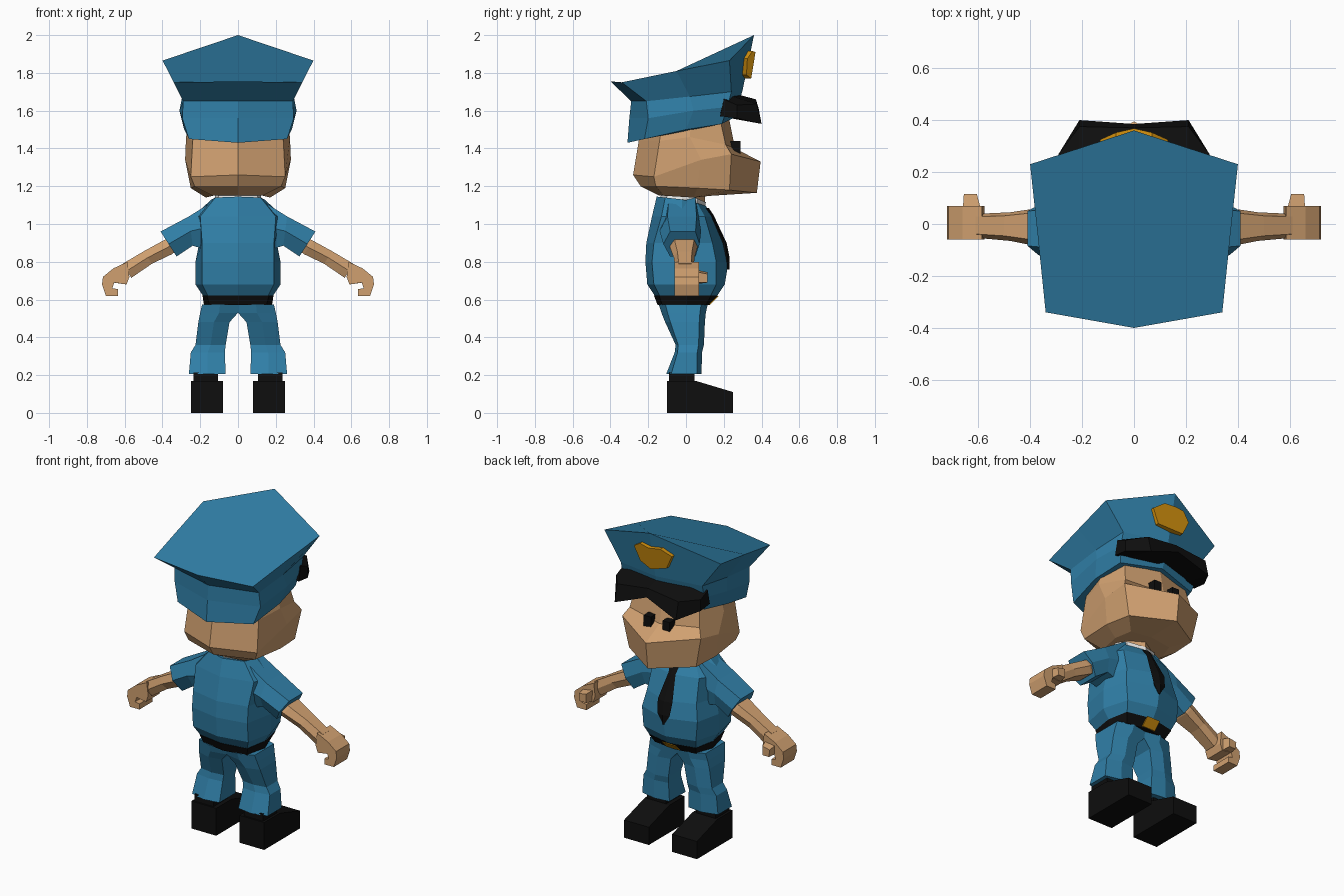
import bpy
import bmesh

cube = bpy.data.objects.get("Cube")
if cube:
    bpy.data.objects.remove(cube, do_unlink=True)


def linear(c):
    c /= 255
    return c / 12.92 if c <= 0.04045 else ((c + 0.055) / 1.055) ** 2.4


def material(name, rgb):
    m = bpy.data.materials.new(name)
    col = tuple(linear(c) for c in rgb) + (1,)
    m.diffuse_color = col
    m.use_nodes = True
    bsdf = m.node_tree.nodes["Principled BSDF"]
    bsdf.inputs["Base Color"].default_value = col
    bsdf.inputs["Roughness"].default_value = 0.9
    return m


BLUE = material("uniform blue", (48, 127, 167))
SKIN = material("skin", (208, 160, 112))
BLACK = material("black", (14, 14, 14))
GOLD = material("gold", (215, 148, 15))
WHITE = material("white", (232, 232, 230))


def loft(name, rings, mat):
    """Skin a list of closed rings and cap both ends."""
    bm = bmesh.new()
    rows = [[bm.verts.new(p) for p in ring] for ring in rings]
    n = len(rows[0])
    for a, b in zip(rows, rows[1:]):
        for i in range(n):
            j = (i + 1) % n
            bm.faces.new((a[i], a[j], b[j], b[i]))
    bm.faces.new(rows[0])
    bm.faces.new(rows[-1])
    bmesh.ops.recalc_face_normals(bm, faces=bm.faces)
    me = bpy.data.meshes.new(name)
    bm.to_mesh(me)
    bm.free()
    me.materials.append(mat)
    ob = bpy.data.objects.new(name, me)
    bpy.context.collection.objects.link(ob)
    return ob


def sym(half):
    """Complete a half ring (back centre to front centre) across x = 0."""
    return half + [(-x, y, z) for x, y, z in reversed(half) if x > 0]


def body(name, halves, mat):
    return loft(name, [sym(h) for h in halves], mat)


def level(z, half):
    return [(x, y, z) for x, y in half]


def box(name, x0, x1, y0, y1, z0, z1, mat):
    return loft(name, [[(x0, y0, z), (x1, y0, z), (x1, y1, z), (x0, y1, z)]
                       for z in (z0, z1)], mat)


def limb(name, sections, s, mat):
    """Six-sided arm tube; section = top x, z, bottom x, z, back y, front y."""
    rings = []
    for xt, zt, xb, zb, yb, yf in sections:
        xm, zm = (xt + xb) / 2, (zt + zb) / 2
        rings.append([(s * xt, yb * .7, zt), (s * xt, yf * .7, zt), (s * xm, yf, zm),
                      (s * xb, yf * .7, zb), (s * xb, yb * .7, zb), (s * xm, yb, zm)])
    return loft(name, rings, mat)


# Head with a wedge-shaped jaw
body("head", [
    [(0, -.14, 1.15), (.13, -.12, 1.15), (.17, .04, 1.14), (.14, .14, 1.15), (0, .15, 1.16)],
    [(0, -.24, 1.20), (.23, -.16, 1.20), (.25, .06, 1.19), (.23, .23, 1.18), (0, .375, 1.165)],
    [(0, -.28, 1.26), (.25, -.17, 1.25), (.28, .08, 1.34), (.27, .24, 1.37), (0, .395, 1.33)],
    [(0, -.25, 1.44), (.24, -.14, 1.44), (.275, .02, 1.46), (.24, .21, 1.42), (0, .26, 1.40)],
    [(0, -.24, 1.54), (.22, -.12, 1.56), (.25, .03, 1.58), (.21, .17, 1.60), (0, .215, 1.62)],
], SKIN)
body("neck", [level(z, [(0, -.09), (.09, -.06), (.1, .04), (0, .10)])
              for z in (1.05, 1.18)], SKIN)
for side, s in (("left", 1), ("right", -1)):
    box(side + "_eye", s * .04, s * .09, .2, .288, 1.35, 1.44, BLACK)

# Cap: band, then flared crown with a ridged top
body("cap", [
    [(0, -.31, 1.43), (.26, -.22, 1.45), (.285, 0, 1.50), (.26, .19, 1.53), (0, .25, 1.56)],
    [(0, -.30, 1.56), (.295, -.20, 1.56), (.31, .04, 1.60), (.28, .22, 1.62), (0, .28, 1.64)],
    [(0, -.29, 1.65), (.29, -.21, 1.65), (.295, .02, 1.675), (.28, .24, 1.70), (0, .30, 1.71)],
    [(0, -.40, 1.755), (.34, -.34, 1.75), (.37, -.05, 1.81), (.40, .23, 1.865), (0, .36, 2.0)],
], BLUE).data.polygons[-1].select = False

visor = [(.29, [(.2, 1.66), (.27, 1.63), (.27, 1.56), (.18, 1.57)]),
         (.21, [(.2, 1.69), (.375, 1.635), (.40, 1.53), (.2, 1.575)]),
         (0, [(.22, 1.70), (.37, 1.66), (.385, 1.61), (.22, 1.59)])]
visor += [(-x, p) for x, p in reversed(visor[:2])]
loft("cap_visor", [[(x, y, z) for y, z in p] for x, p in visor], BLACK)

# Folded badge
badge = [(0, .368, 1.91), (.07, .352, 1.915), (.13, .325, 1.875), (.09, .32, 1.79), (0, .345, 1.77)]
body("cap_badge", [[(x, y - .07, z) for x, y, z in badge], badge], GOLD)

# Shirt, collar and tie
body("shirt", [
    level(.62, [(0, -.165), (.16, -.14), (.185, 0), (.16, .13), (0, .165)]),
    level(.68, [(0, -.205), (.19, -.17), (.225, 0), (.18, .16), (0, .205)]),
    level(.80, [(0, -.215), (.19, -.18), (.225, 0), (.19, .16), (0, .225)]),
    level(.90, [(0, -.21), (.19, -.17), (.205, 0), (.17, .14), (0, .205)]),
    level(1.04, [(0, -.18), (.20, -.13), (.24, -.02), (.16, .10), (0, .14)]),
    [(0, -.155, 1.145), (.12, -.11, 1.14), (.14, -.02, 1.13), (.11, .06, 1.11), (0, .105, 1.095)],
], BLUE)
body("collar", [
    [(0, -.14, 1.12), (.11, -.10, 1.12), (.13, -.02, 1.11), (.10, .06, 1.09), (0, .10, 1.07)],
    [(0, -.13, 1.165), (.10, -.10, 1.16), (.12, -.02, 1.155), (.10, .06, 1.135), (0, .105, 1.115)],
], WHITE)
tie = [(1.085, .032, .117), (1.045, .024, .143), (.90, .05, .211), (.82, .042, .227), (.76, .004, .226)]
loft("tie", [[(-w, y - .006, z), (0, y + .004, z), (w, y - .006, z), (0, y - .03, z)]
             for z, w, y in tie], BLACK)

# Belt and buckle
body("belt", [
    level(.57, [(0, -.15), (.15, -.125), (.18, 0), (.14, .105), (0, .125)]),
    level(.622, [(0, -.17), (.165, -.143), (.188, 0), (.163, .133), (0, .168)]),
], BLACK)
loft("belt_buckle", [[(x, y - d, z) for x, y, z in
                      ((-.045, .122, .575), (.045, .122, .575), (.045, .166, .62), (-.045, .166, .62))]
                     for d in (0, -.008)], GOLD)

# Arms and legs
sleeve = [(.10, 1.14, .12, .85, -.13, .07), (.26, 1.04, .24, .885, -.14, .08),
          (.41, .96, .325, .828, -.12, .072)]
forearm = [(.34, .94, .31, .87, -.085, .06), (.40, .91, .35, .84, -.085, .06),
           (.50, .855, .455, .79, -.065, .045), (.61, .79, .565, .715, -.055, .04)]
fist = [(.585, .80), (.66, .765), (.715, .72), (.72, .68), (.70, .62), (.635, .62), (.635, .655),
        (.665, .66), (.655, .69), (.59, .68), (.575, .72)]
# height, inner x, outer x, back y, front y
trouser = [(.575, 0, .19, -.145, .115), (.53, 0, .20, -.13, .105), (.48, .045, .21, -.11, .10),
           (.36, .065, .225, -.055, .095), (.32, .07, .25, -.06, .085), (.205, .065, .26, -.105, .082)]
shoe = [(-.10, 0), (-.10, .17), (.05, .17), (.25, .11), (.25, 0)]

for side, s in (("left", 1), ("right", -1)):
    limb(side + "_sleeve", sleeve, s, BLUE)
    limb(side + "_forearm", forearm, s, SKIN)
    loft(side + "_hand", [[(s * x, y, z) for x, z in fist] for y in (-.06, .07)], SKIN)
    loft(side + "_thumb", [[(s * x, y, z) for x, z in p] for y, p in (
        (.04, ((.585, .76), (.66, .75), (.66, .69), (.59, .68))),
        (.115, ((.605, .745), (.655, .735), (.65, .69), (.605, .69))))], SKIN)

    loft(side + "_trouser_leg", [
        [(s * a, yb * .85, z), (s * (a + b) / 2, yb, z), (s * b, yb * .75, z),
         (s * b, yf * .7, z), (s * (a + b) / 2, yf, z), (s * a, yf * .85, z)]
        for z, a, b, yb, yf in trouser], BLUE)
    box(side + "_ankle", s * .105, s * .235, -.09, .045, .16, .215, BLACK)
    loft(side + "_shoe", [[(s * x, y, z) for y, z in shoe] for x in (.08, .25)], BLACK)
